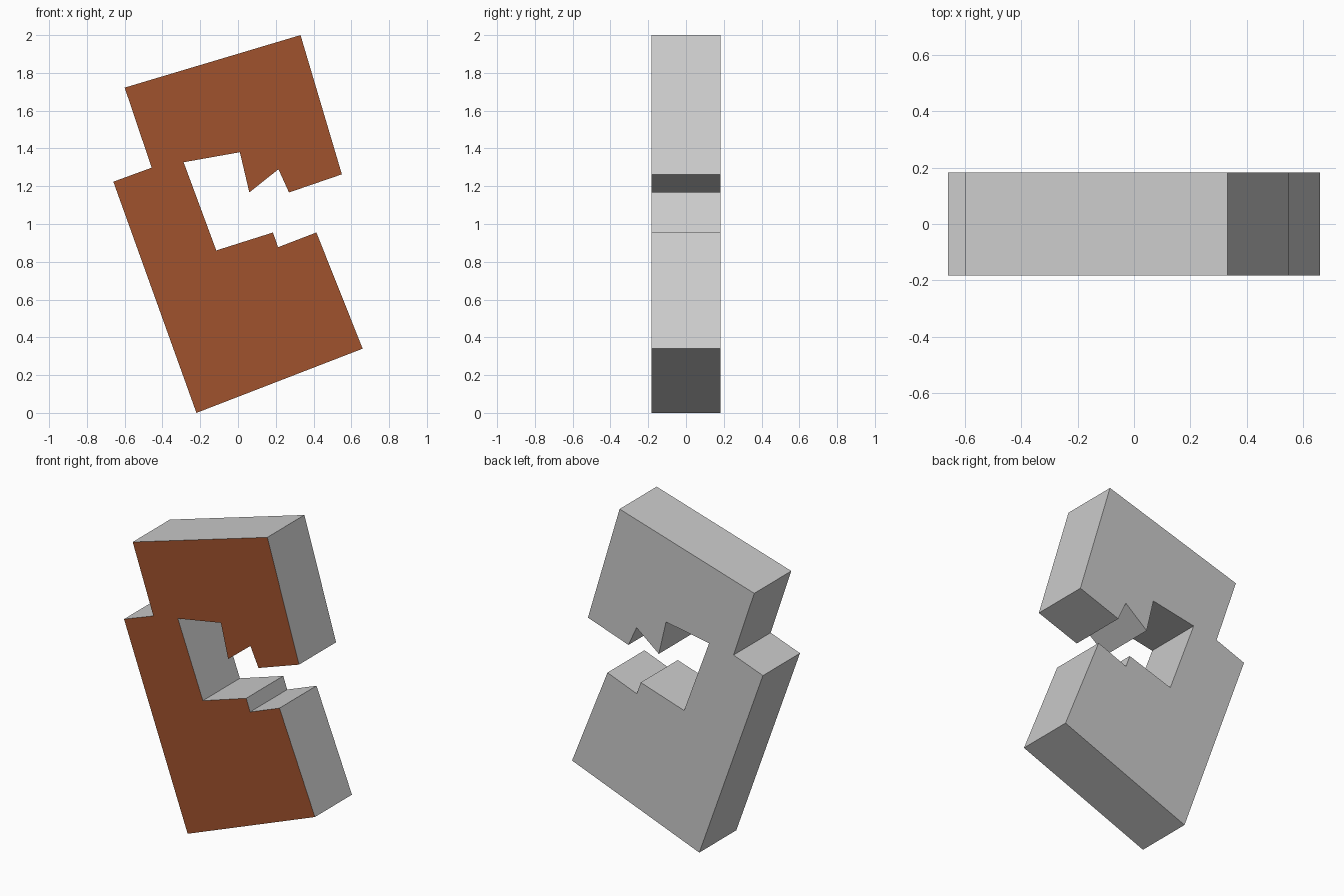
import bpy, bmesh

if "Cube" in bpy.data.objects:
    bpy.data.objects.remove(bpy.data.objects["Cube"])

DEPTH = 0.366

# Notched C-shaped outline (x, z), counter-clockwise seen from the front
outline = [
    (-0.22, 0.0), (0.66, 0.34), (0.415, 0.955), (0.212, 0.877),
    (0.185, 0.955), (-0.115, 0.86), (-0.288, 1.327), (0.01, 1.38),
    (0.06, 1.167), (0.214, 1.29), (0.27, 1.167), (0.55, 1.263),
    (0.331, 2.0), (-0.60, 1.722), (-0.457, 1.298), (-0.66, 1.224),
]


def material(name, color):
    mat = bpy.data.materials.new(name)
    mat.diffuse_color = color
    mat.use_nodes = True
    mat.node_tree.nodes["Principled BSDF"].inputs["Base Color"].default_value = mat.diffuse_color
    return mat


# Front face, extruded straight back into a slab
bm = bmesh.new()
front = bm.faces.new([bm.verts.new((x, -DEPTH / 2, z)) for x, z in outline])
result = bmesh.ops.extrude_face_region(bm, geom=[front], use_keep_orig=True)
back_verts = [g for g in result["geom"] if isinstance(g, bmesh.types.BMVert)]
bmesh.ops.translate(bm, verts=back_verts, vec=(0, DEPTH, 0))
bmesh.ops.recalc_face_normals(bm, faces=bm.faces)

# Brown on the front only; sides and back stay grey
for face in bm.faces:
    face.material_index = 1 if face.normal.y < -0.9 else 0

mesh = bpy.data.meshes.new("notched_slab")
bm.to_mesh(mesh)
bm.free()
mesh.materials.append(material("plain_grey", (0.8, 0.8, 0.8, 1)))
mesh.materials.append(material("brown_front", (0.352, 0.084, 0.026, 1)))
slab = bpy.data.objects.new("notched_slab", mesh)
bpy.context.collection.objects.link(slab)
